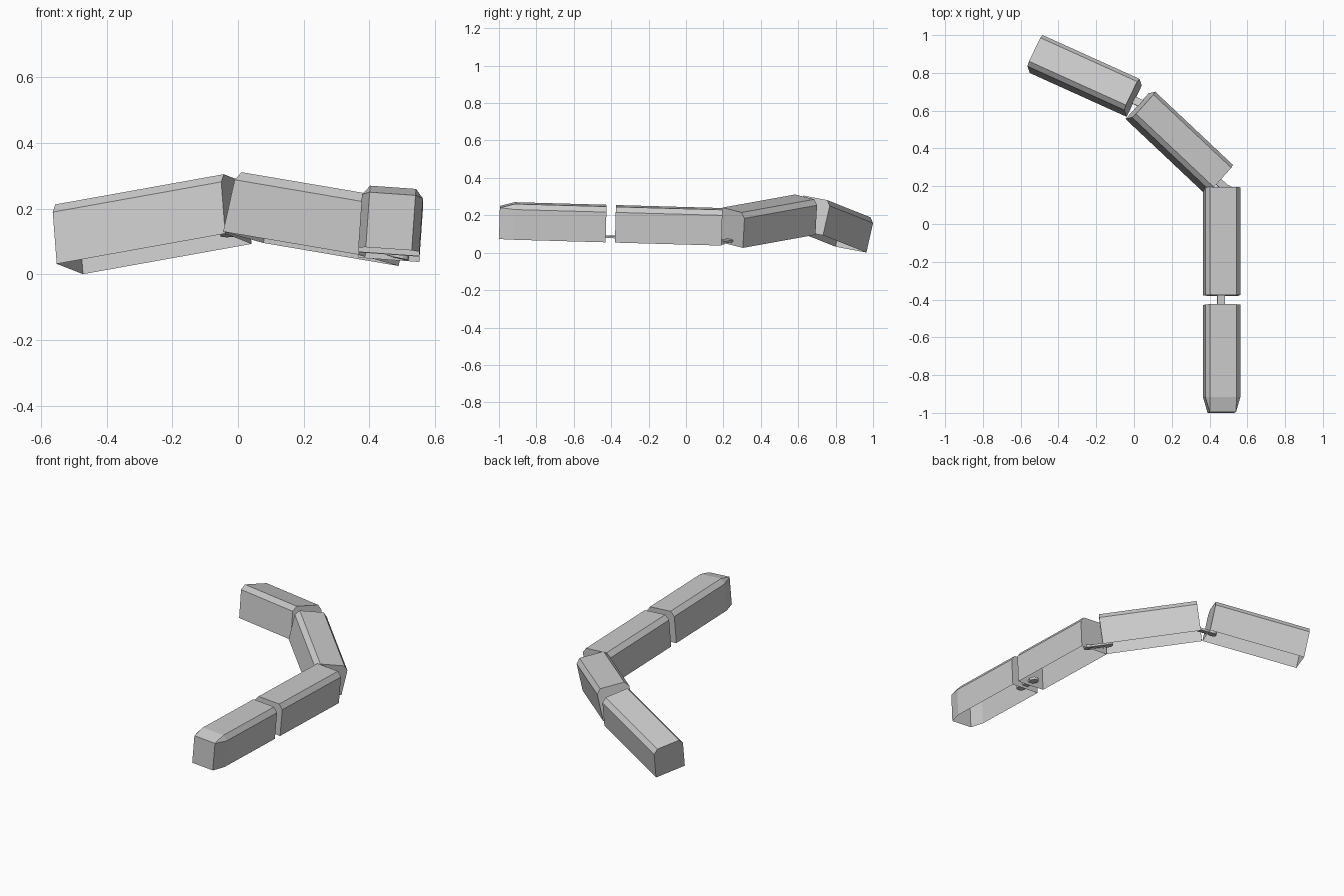
import bpy, bmesh
from mathutils import Vector, Matrix

if "Cube" in bpy.data.objects:
    bpy.data.objects.remove(bpy.data.objects["Cube"])

PROFILE = [(-0.093, 0), (-0.093, 0.162), (-0.07, 0.19), (0.07, 0.19), (0.093, 0.162), (0.093, 0)]
NOSE = [(-0.07, 0), (-0.07, 0.168), (-0.07, 0.168), (0.07, 0.168), (0.07, 0.168), (0.07, 0)]


def finish(name, bm, matrix):
    bmesh.ops.recalc_face_normals(bm, faces=bm.faces)
    mesh = bpy.data.meshes.new(name)
    bm.to_mesh(mesh)
    bm.free()
    obj = bpy.data.objects.new(name, mesh)
    obj.matrix_world = matrix
    bpy.context.collection.objects.link(obj)


def frame(start, end, side):
    # local x = side, y = along the car, z = up
    y = (Vector(end) - Vector(start)).normalized()
    x = Vector(side)
    x = (x - y * x.dot(y)).normalized()
    z = x.cross(y)
    m = Matrix((x, y, z)).transposed().to_4x4()
    m.translation = start
    return m


def carriage(name, matrix, length, nose=False):
    # open-bottomed shell lofted through cross-sections
    bm = bmesh.new()
    sections = [(0, NOSE), (0.08, PROFILE)] if nose else [(0, PROFILE)]
    sections.append((length, PROFILE))
    rings = [[bm.verts.new((x, y, z)) for x, z in pts] for y, pts in sections]
    for a, b in zip(rings, rings[1:]):
        for i in range(5):
            bm.faces.new((a[i], a[i + 1], b[i + 1], b[i]))
    bm.faces.new(rings[0])
    bm.faces.new(rings[-1])
    bmesh.ops.remove_doubles(bm, verts=bm.verts, dist=0.0005)
    finish(name, bm, matrix)


def coupler(name, matrix):
    # flat bar with a round eye at each end
    bm = bmesh.new()
    y0, y1, z = -0.085, 0.03, 0.024
    bmesh.ops.create_cube(bm, size=1, matrix=Matrix.Translation((0, (y0 + y1) / 2, z))
                          @ Matrix.Diagonal((0.04, y1 - y0, 0.012, 1)))
    for y in (y0, y1):
        bmesh.ops.create_cone(bm, cap_ends=True, segments=12, radius1=0.027, radius2=0.027,
                              depth=0.016, matrix=Matrix.Translation((0, y, z)))
    finish(name, bm, matrix)


# front bottom centre, rear bottom centre, sideways direction
CARS = [
    ((0.459, -1.0, 0.078), (0.459, -0.43, 0.062), (1, 0, -0.07)),
    ((0.459, -0.38, 0.0605), (0.459, 0.19, 0.0445), (1, 0, -0.07)),
    ((0.428, 0.236, 0.043), (0.016, 0.624, 0.113), (0.122, 0.128, -0.034)),
    ((0.001, 0.65, 0.1085), (-0.512, 0.882, 0.0165), (0.083, 0.16, -0.03)),
]
for i, (start, end, side) in enumerate(CARS):
    m = frame(start, end, side)
    length = (Vector(end) - Vector(start)).length
    carriage("front_carriage" if i == 0 else f"carriage_{i + 1}", m, length, nose=i == 0)
    if i:
        coupler(f"coupler_{i}", m)
